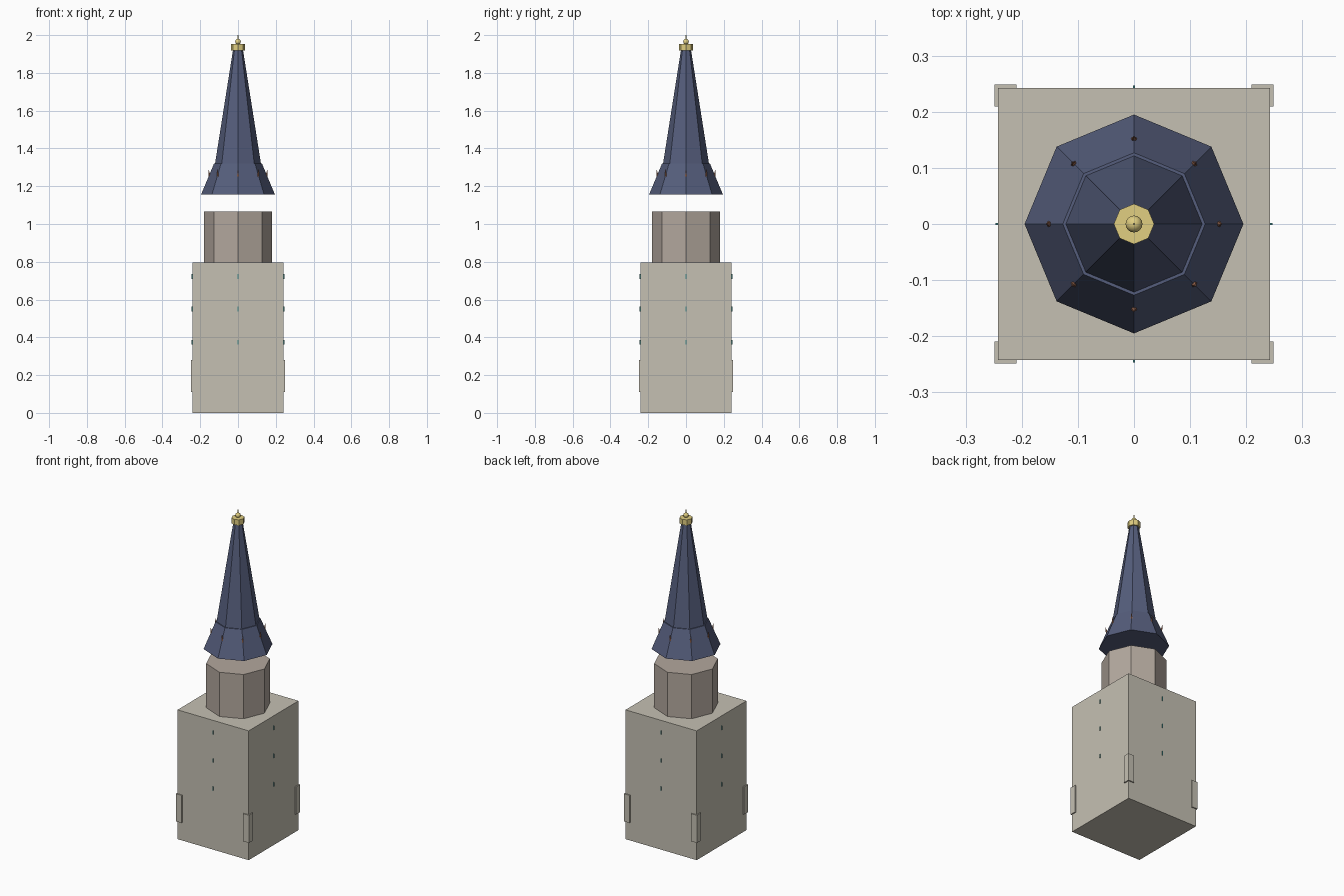
import bpy, math
from mathutils import Vector

if "Cube" in bpy.data.objects:
    bpy.data.objects.remove(bpy.data.objects["Cube"])


def mat(name, rgb):
    m = bpy.data.materials.new(name)
    m.diffuse_color = (*rgb, 1)
    m.use_nodes = True
    m.node_tree.nodes["Principled BSDF"].inputs["Base Color"].default_value = m.diffuse_color
    return m


STONE = mat("pale_stone", (0.56, 0.53, 0.45))
DRUM = mat("warm_stone", (0.45, 0.39, 0.34))
SLATE = mat("blue_slate", (0.09, 0.11, 0.20))
GOLD = mat("gold", (0.75, 0.62, 0.22))
COPPER = mat("copper", (0.40, 0.17, 0.10))
TEAL = mat("teal_glass", (0.05, 0.25, 0.25))


def finish(name, m):
    o = bpy.context.object
    o.name = name
    o.data.materials.append(m)
    return o


def box(name, lo, hi, m):
    lo, hi = Vector(lo), Vector(hi)
    bpy.ops.mesh.primitive_cube_add(size=1, location=(lo + hi) / 2)
    bpy.context.object.scale = hi - lo
    return finish(name, m)


def frustum(name, r1, r2, z1, z2, m, sides=8):
    bpy.ops.mesh.primitive_cone_add(vertices=sides, radius1=r1, radius2=r2,
                                    depth=z2 - z1, location=(0, 0, (z1 + z2) / 2))
    return finish(name, m)


# Square tower with corner buttresses
box("tower_body", (-0.242, -0.242, 0), (0.242, 0.242, 0.795), STONE)
for sx in (-1, 1):
    for sy in (-1, 1):
        c = Vector((sx * 0.229, sy * 0.229, 0.195))
        h = Vector((0.02, 0.02, 0.085))
        box("corner_buttress", c - h, c + h, STONE)

# Narrow slit windows, three on each wall
for i in range(4):
    a = i * math.pi / 2
    for z in (0.375, 0.55, 0.722):
        w = box("slit_window", (-0.006, -0.0015, -0.012), (0.006, 0.0015, 0.012), TEAL)
        w.location = (0.241 * math.cos(a), 0.241 * math.sin(a), z)
        w.rotation_euler.z = a

# Octagonal drum and floating spire
frustum("belfry_drum", 0.18, 0.18, 0.79, 1.067, DRUM)
frustum("spire_flare", 0.195, 0.127, 1.157, 1.32, SLATE)
frustum("spire", 0.123, 0.026, 1.31, 1.925, SLATE)

# Small copper spikes around the flare
for i in range(8):
    a = i * math.pi / 4
    d = Vector((math.cos(a), math.sin(a), 0))
    base = d * 0.148 + Vector((0, 0, 1.24))
    tip = d * 0.157 + Vector((0, 0, 1.293))
    bpy.ops.mesh.primitive_cone_add(vertices=6, radius1=0.008, radius2=0, depth=(tip - base).length,
                                    location=(base + tip) / 2,
                                    rotation=(tip - base).to_track_quat('Z', 'Y').to_euler())
    finish("flare_spike", COPPER)

# Gold finial
frustum("finial_collar", 0.036, 0.036, 1.918, 1.952, GOLD)
bpy.ops.mesh.primitive_uv_sphere_add(segments=16, ring_count=8, radius=0.015, location=(0, 0, 1.965))
finish("finial_ball", GOLD)
bpy.ops.object.shade_smooth()
frustum("finial_rod", 0.003, 0.002, 1.95, 2.0, GOLD)
